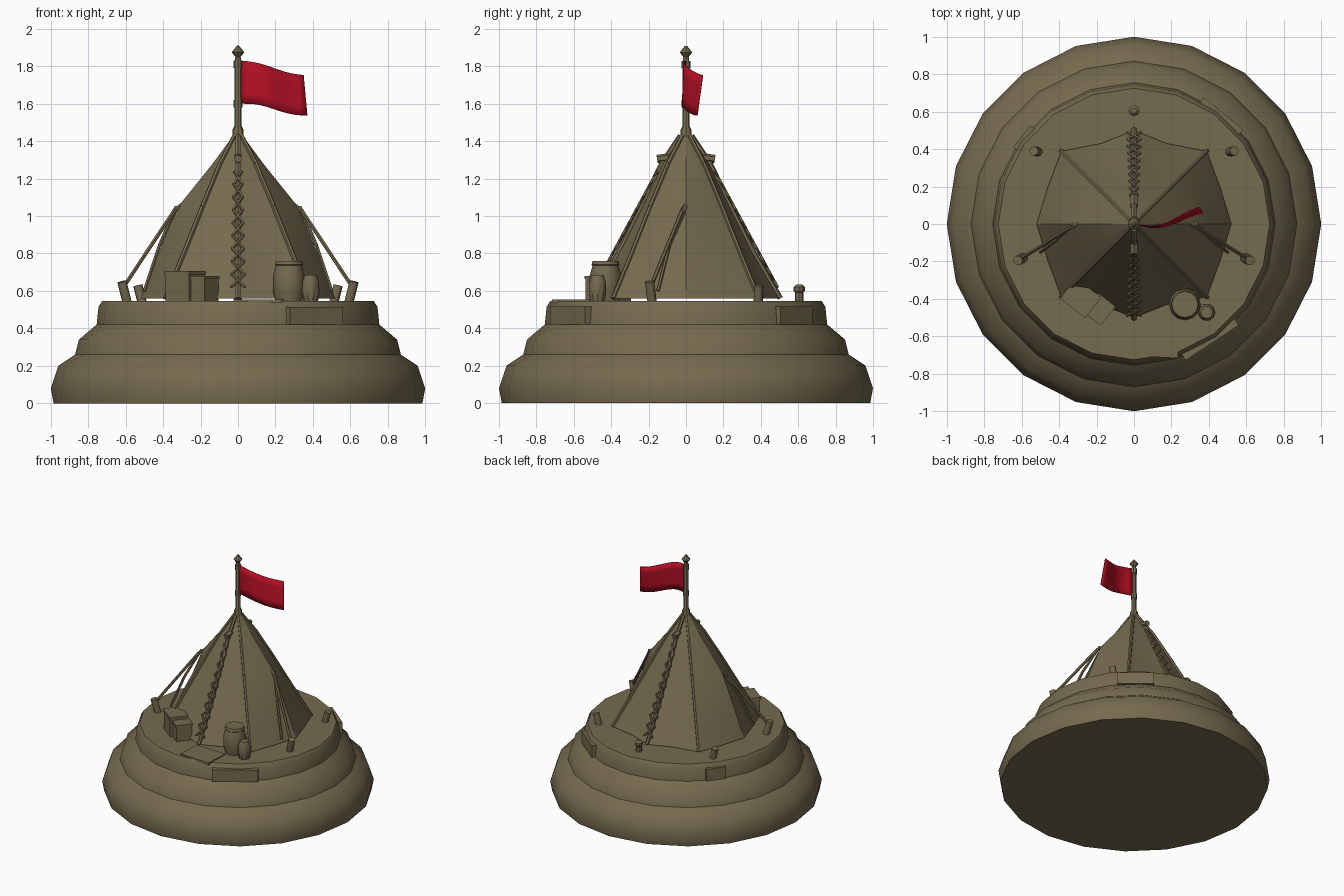
import bpy, bmesh, math
from mathutils import Vector, Matrix

if "Cube" in bpy.data.objects:
    bpy.data.objects.remove(bpy.data.objects["Cube"])


def material(name, rgb):
    m = bpy.data.materials.new(name)
    m.diffuse_color = (*rgb, 1)
    m.use_nodes = True
    m.node_tree.nodes["Principled BSDF"].inputs["Base Color"].default_value = m.diffuse_color
    return m


OLIVE = material("olive canvas", (0.18, 0.145, 0.078))
RED = material("flag red", (0.47, 0.005, 0.018))


def finish(name, bm, mat=OLIVE, smooth=None):
    bmesh.ops.recalc_face_normals(bm, faces=bm.faces[:])
    me = bpy.data.meshes.new(name)
    bm.to_mesh(me)
    bm.free()
    me.materials.append(mat)
    ob = bpy.data.objects.new(name, me)
    bpy.context.collection.objects.link(ob)
    if smooth:
        bpy.ops.object.select_all(action='DESELECT')
        ob.select_set(True)
        bpy.context.view_layer.objects.active = ob
        bpy.ops.object.shade_smooth_by_angle(angle=math.radians(smooth))
    return ob


def loft(name, rings, smooth=None, caps=True):
    bm = bmesh.new()
    loops = [[bm.verts.new(p) for p in r] for r in rings]
    n = len(loops[0])
    for a, b in zip(loops, loops[1:]):
        for i in range(n):
            j = (i + 1) % n
            bm.faces.new((a[i], a[j], b[j], b[i]))
    if caps:
        bm.faces.new(loops[0])
        bm.faces.new(loops[-1])
    return finish(name, bm, OLIVE, smooth)


def lathe(name, profile, sides, x=0, y=0, smooth=35):
    ang = [2 * math.pi * i / sides for i in range(sides)]
    return loft(name, [[(x + r * math.cos(a), y + r * math.sin(a), z) for a in ang]
                       for r, z in profile], smooth)


def tube(name, points, radius, sides=6):
    bm = bmesh.new()
    pts = [Vector(p) for p in points]
    for a, b in zip(pts, pts[1:]):
        d = b - a
        mat = Matrix.Translation((a + b) / 2) @ d.to_track_quat('Z', 'Y').to_matrix().to_4x4()
        bmesh.ops.create_cone(bm, cap_ends=True, segments=sides, radius1=radius,
                              radius2=radius, depth=d.length, matrix=mat)
    return finish(name, bm, OLIVE, 50)


def box(name, loc, size, turn=0, tilt=0):
    bm = bmesh.new()
    bmesh.ops.create_cube(bm, size=1, matrix=Matrix.Translation(loc)
                          @ Matrix.Rotation(math.radians(turn), 4, 'Z')
                          @ Matrix.Rotation(math.radians(tilt), 4, 'X')
                          @ Matrix.Diagonal((*size, 1)))
    return finish(name, bm)


# Stepped round mound
lathe("mound", [(0.985, 0), (1.0, 0.08), (0.96, 0.2), (0.87, 0.26), (0.85, 0.34),
                (0.755, 0.42), (0.745, 0.515), (0.725, 0.547)], 20, smooth=40)

# Flat stones set in the mound wall, and the doorstep slab
for i, (a, w) in enumerate([(-56.6, 0.34), (51, 0.27), (142, 0.15)]):
    t = math.radians(a)
    box(f"wall_stone_{i}", (0.70 * math.cos(t), 0.70 * math.sin(t), 0.468),
        (w, 0.12, 0.095), a + 90)
box("doorstep", (0.11, -0.61, 0.545), (0.26, 0.2, 0.02), -3)

# Canvas: radius per 22.5 degrees in one quarter, mirrored round
LEVELS = [(0.56, [0.52, 0.50, 0.55, 0.465, 0.50]),
          (0.80, [0.425, 0.40, 0.41, 0.34, 0.36]),
          (1.05, [0.32, 0.275, 0.27, 0.22, 0.235]),
          (1.28, [0.135, 0.13, 0.135, 0.12, 0.125]),
          (1.43, [0.025] * 5)]


def canvas_point(i, level, out=0.0):
    z, radii = LEVELS[level]
    k = i % 8
    r = radii[min(k, 8 - k)] + out
    a = math.radians(22.5 * i)
    return (r * math.cos(a), r * math.sin(a), z)


loft("tent_canvas", [[canvas_point(i, l) for i in range(16)] for l in range(5)], 25)

# Corner seam poles
for i in (2, 6, 10, 14):
    tube(f"seam_pole_{i}", [canvas_point(i, l) for l in range(5)], 0.013)

# Front and back: ridge pole, pole stub at the top and crossed lacing
for name, s in (("front", -1), ("back", 1)):
    i = 12 if s < 0 else 4
    tube(name + "_pole", [canvas_point(i, l, 0.005) for l in range(5)], 0.014)
    tube(name + "_pole_stub", [(0, s * 0.05, 1.32), (0, s * 0.155, 1.305)], 0.022)
    steps = 9
    for side in (-1, 1):
        pts = []
        for k in range(steps + 1):
            z = 0.62 + 0.62 * k / steps
            y = 0.50 - (z - 0.56) * 0.54 + 0.022
            w = 0.038 - 0.018 * k / steps
            pts.append((side * w * (-1) ** k, s * y, z))
        tube(f"{name}_lacing_{side}", pts, 0.008, 5)

# Guy ropes and pegs
for s in (-1, 1):
    tube(f"guy_rope_{s}", [(s * 0.30, 0, 1.06), (s * 0.34, -0.02, 1.03),
                           (s * 0.605, -0.185, 0.63)], 0.011)
    tube(f"side_peg_{s}", [(s * 0.59, -0.18, 0.53), (s * 0.62, -0.195, 0.65)], 0.026, 8)
    tube(f"rear_peg_{s}", [(s * 0.51, 0.385, 0.53), (s * 0.535, 0.39, 0.63)], 0.025, 8)
    tube(f"side_cord_{s}", [(s * 0.33, 0, 1.05), (s * 0.42, -0.09, 0.84),
                            (s * 0.50, -0.15, 0.6)], 0.01)
lathe("back_peg", [(0.022, 0.53), (0.022, 0.59), (0.03, 0.60), (0.03, 0.62), (0.015, 0.635)],
      8, 0, 0.605)

# Crates
box("large_crate", (-0.285, -0.395, 0.62), (0.16, 0.13, 0.155), -38)
box("large_crate_lid", (-0.285, -0.395, 0.697), (0.17, 0.14, 0.018), -38)
box("small_crate", (-0.185, -0.455, 0.605), (0.11, 0.12, 0.13), -38)
box("small_crate_lid", (-0.185, -0.455, 0.672), (0.12, 0.13, 0.016), -38)

# Barrel and jar
lathe("barrel", [(0.07, 0.54), (0.085, 0.6), (0.085, 0.68), (0.07, 0.735), (0.075, 0.74),
                 (0.07, 0.76)], 12, 0.272, -0.43)
lathe("jar", [(0.038, 0.54), (0.047, 0.58), (0.045, 0.65), (0.032, 0.685)], 10, 0.388, -0.472)

# Flag pole with bindings and finial
lathe("flag_pole", [(0.03, 1.36), (0.03, 1.46), (0.02, 1.48), (0.017, 1.84), (0.014, 1.85),
                    (0.033, 1.875), (0.006, 1.91)], 8)
for z in (1.6, 1.81):
    lathe("pole_binding", [(0.024, z - 0.02), (0.024, z + 0.02)], 8)

# Waving flag
bm = bmesh.new()
N, M = 10, 4
grid = []
for u in [k / N for k in range(N + 1)]:
    col = []
    for v in [k / M for k in range(M + 1)]:
        top = 1.83 - 0.075 * u + 0.008 * math.sin(6 * u)
        low = 1.60 - 0.06 * u + 0.01 * math.sin(6 * u)
        y = 0.055 * u ** 2 - 0.02 * math.sin(5 * u) + 0.03 * u * (v - 0.5)
        col.append(bm.verts.new((0.015 + (0.335 + 0.02 * (1 - v)) * u, y,
                                 low + (top - low) * v)))
    grid.append(col)
for i in range(N):
    for j in range(M):
        bm.faces.new((grid[i][j], grid[i + 1][j], grid[i + 1][j + 1], grid[i][j + 1]))
flag = finish("flag", bm, RED, 60)
mod = flag.modifiers.new("thickness", 'SOLIDIFY')
mod.thickness = 0.006
mod.offset = 0
